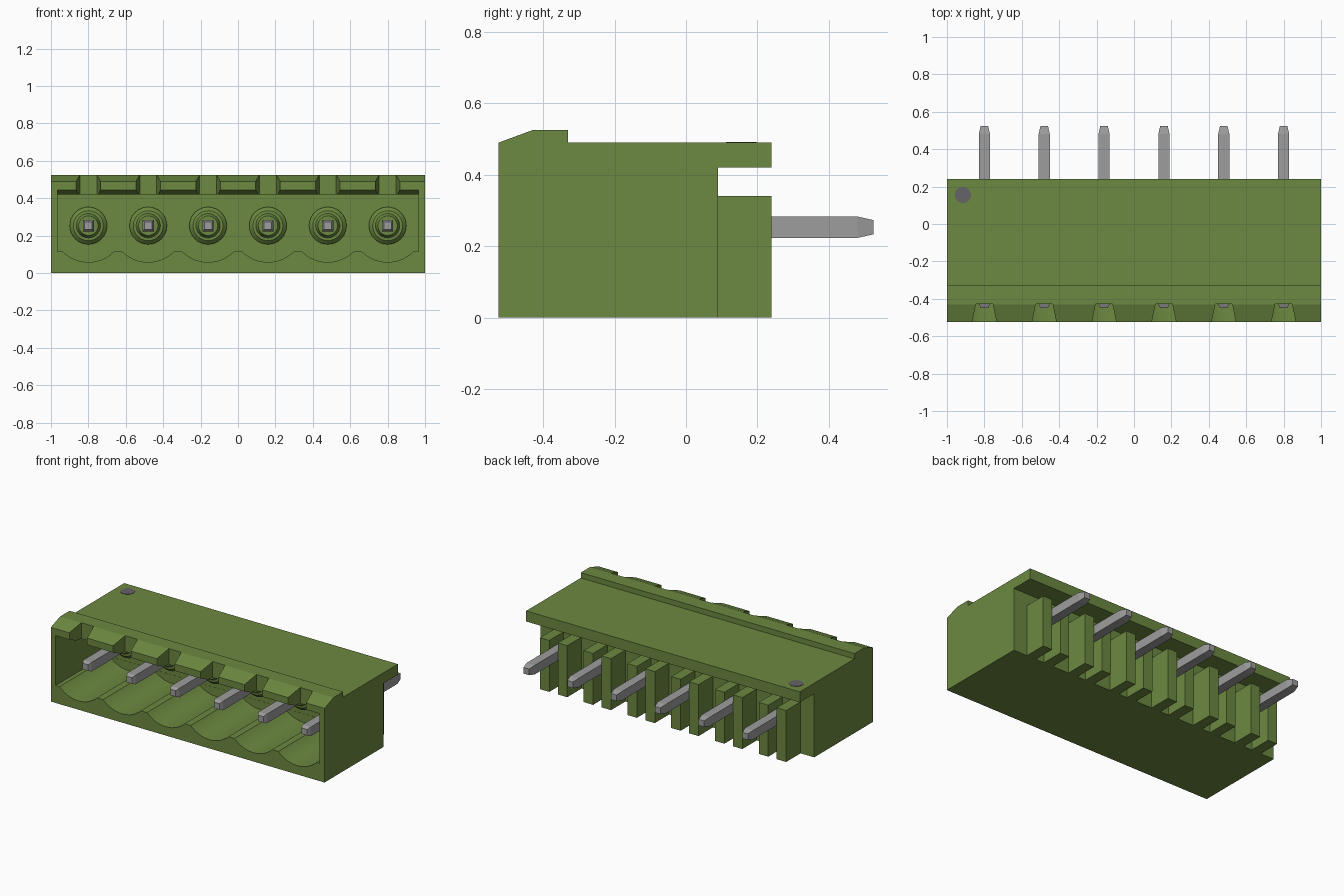
import bpy, bmesh, math
from mathutils import Vector, Matrix

cube = bpy.data.objects.get("Cube")
if cube:
    bpy.data.objects.remove(cube, do_unlink=True)

PINS = [-0.8 + 0.32 * i for i in range(6)]
PIN_Z = 0.253


def material(name, rgb):
    m = bpy.data.materials.new(name)
    m.use_nodes = True
    m.diffuse_color = (*rgb, 1)
    bsdf = m.node_tree.nodes["Principled BSDF"]
    bsdf.inputs["Base Color"].default_value = (*rgb, 1)
    bsdf.inputs["Roughness"].default_value = 0.6
    return m


GREEN = material("green plastic", (0.15, 0.25, 0.052))
METAL = material("pin metal", (0.34, 0.34, 0.34))
GREY = material("marker grey", (0.13, 0.125, 0.135))


def finish(name, bm, mat):
    bmesh.ops.recalc_face_normals(bm, faces=bm.faces[:])
    me = bpy.data.meshes.new(name)
    bm.to_mesh(me)
    bm.free()
    me.materials.append(mat)
    ob = bpy.data.objects.new(name, me)
    bpy.context.scene.collection.objects.link(ob)
    return ob


def prism(name, pts, axis, a, b, mat=GREEN):
    """Extrude a 2D outline (the two other axes, in order) from a to b."""
    bm = bmesh.new()
    i = "xyz".index(axis)
    verts = []
    for p in pts:
        co = list(p)
        co.insert(i, a)
        verts.append(bm.verts.new(co))
    face = bm.faces.new(verts)
    new = bmesh.ops.extrude_face_region(bm, geom=[face])["geom"]
    shift = Vector((0, 0, 0))
    shift[i] = b - a
    bmesh.ops.translate(bm, vec=shift, verts=[v for v in new if isinstance(v, bmesh.types.BMVert)])
    return finish(name, bm, mat)


def rect(u0, u1, v0, v1):
    return [(u0, v0), (u1, v0), (u1, v1), (u0, v1)]


def loft(name, rings, mat):
    """Skin a list of closed rings of points and cap both ends."""
    bm = bmesh.new()
    rows = [[bm.verts.new(p) for p in r] for r in rings]
    n = len(rows[0])
    for r, s in zip(rows, rows[1:]):
        for k in range(n):
            bm.faces.new((r[k], r[(k + 1) % n], s[(k + 1) % n], s[k]))
    bm.faces.new(rows[0])
    bm.faces.new(rows[-1])
    return finish(name, bm, mat)


def cut(target, cutter):
    cutter.hide_render = True
    mod = target.modifiers.new("cut", "BOOLEAN")
    mod.operation = "DIFFERENCE"
    mod.solver = "EXACT"
    mod.object = cutter
    bpy.context.view_layer.objects.active = target
    bpy.ops.object.modifier_apply(modifier=mod.name)
    bpy.data.objects.remove(cutter, do_unlink=True)


# Housing: side profile with raised front ridge and rear overhang
housing = prism("housing", [(-0.525, 0), (0.09, 0), (0.09, 0.42), (0.24, 0.42), (0.24, 0.49),
                            (-0.33, 0.49), (-0.33, 0.525), (-0.43, 0.525), (-0.525, 0.49)],
                "x", -1, 1)

# Plug cavity with a chamfered upper lip
cut(housing, prism("cavity_cutter", [(-0.6, 0.115), (0.0, 0.115), (0.0, 0.42), (-0.47, 0.42),
                                     (-0.525, 0.445), (-0.6, 0.479)], "x", -0.965, 0.965))

for x in PINS:
    # Scalloped floor below each pin
    arc = [math.radians(219 + 102 * k / 16) for k in range(17)]
    cut(housing, prism("scallop_cutter", [(x + 0.195 * math.cos(a), PIN_Z + 0.195 * math.sin(a)) for a in arc],
                       "y", -0.6, -0.001))
    # Tapered key notch in the upper lip
    cut(housing, prism("notch_cutter", [(x - 0.081, -0.6), (x + 0.081, -0.6), (x + 0.045, -0.428), (x - 0.045, -0.428)],
                       "z", 0.3, 0.6))


def square(x, y, h):
    return [(x + sx * h, y, PIN_Z + sz * h) for sx, sz in ((-1, -1), (1, -1), (1, 1), (-1, 1))]


def circle(x, y, r, n=32):
    return [(x + r * math.cos(2 * math.pi * k / n), y, PIN_Z + r * math.sin(2 * math.pi * k / n)) for k in range(n)]


for i, x in enumerate(PINS, 1):
    # Square contact pin with tapered ends
    loft(f"pin_{i}", [square(x, -0.45, 0.02), square(x, -0.428, 0.03),
                      square(x, 0.48, 0.03), square(x, 0.525, 0.02)], METAL)
    # Stepped conical collar at the back of the cavity
    loft(f"collar_{i}", [circle(x, 0.01, 0.1), circle(x, -0.03, 0.1), circle(x, -0.05, 0.08),
                         circle(x, -0.051, 0.065), circle(x, -0.08, 0.052)], GREEN)
    # Pair of rear ribs holding the pin
    for side, s in (("left", 1), ("right", -1)):
        u0, u1 = sorted((x + s * 0.031, x + s * 0.1))
        prism(f"rear_rib_{side}_{i}", rect(u0, u1, 0, 0.34), "y", 0.085, 0.24)

# Round position marker on the top
prism("position_marker", [(-0.915 + 0.043 * math.cos(2 * math.pi * k / 32),
                           0.155 + 0.043 * math.sin(2 * math.pi * k / 32)) for k in range(32)],
      "z", 0.488, 0.492, GREY)

# Smooth the curved faces, keep the edges sharp
bpy.ops.object.select_all(action="DESELECT")
for ob in bpy.context.scene.objects:
    if ob.type == "MESH" and (ob.name == "housing" or ob.name.startswith("collar")):
        ob.select_set(True)
        bpy.context.view_layer.objects.active = ob
bpy.ops.object.shade_smooth_by_angle(angle=math.radians(15))
